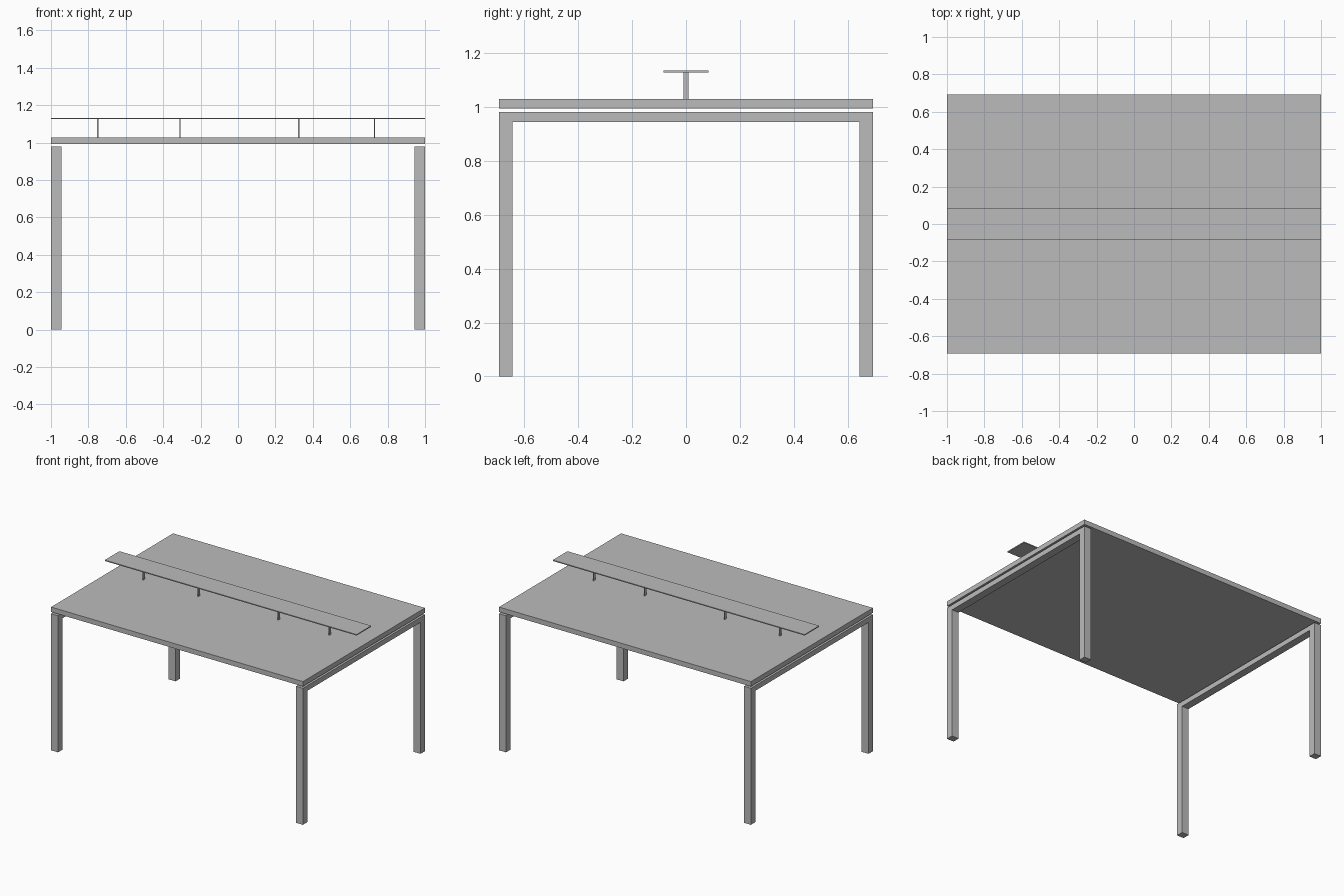
import bpy
import bmesh
from mathutils import Vector

cube = bpy.data.objects.get("Cube")
if cube:
    bpy.data.objects.remove(cube, do_unlink=True)

grey = bpy.data.materials.new("plain_grey")
grey.use_nodes = True
colour = (0.5, 0.5, 0.5, 1)
grey.diffuse_color = colour
grey.node_tree.nodes["Principled BSDF"].inputs["Base Color"].default_value = colour


def box(name, low, high):
    """Add a box between two opposite corners."""
    low, high = Vector(low), Vector(high)
    bm = bmesh.new()
    bmesh.ops.create_cube(bm, size=1)
    bmesh.ops.scale(bm, vec=high - low, verts=bm.verts)
    bmesh.ops.translate(bm, vec=(low + high) / 2, verts=bm.verts)
    mesh = bpy.data.meshes.new(name)
    bm.to_mesh(mesh)
    bm.free()
    mesh.materials.append(grey)
    obj = bpy.data.objects.new(name, mesh)
    bpy.context.collection.objects.link(obj)
    return obj


HALF_X, HALF_Y = 1.0, 0.692
LEG_X, LEG_Y = 0.055, 0.05
FRAME_TOP, BEAM_BOTTOM = 0.98, 0.943
TOP_LOW, TOP_HIGH = 0.993, 1.028
SHELF_LOW, SHELF_HIGH = 1.126, 1.133

# Table top, floating just above the frames
box("table_top", (-HALF_X, -HALF_Y, TOP_LOW), (HALF_X, HALF_Y, TOP_HIGH))

# End frames: two legs joined by a beam on each side
for side, sx in (("left", 1), ("right", -1)):
    x0, x1 = sorted((sx * HALF_X, sx * (HALF_X - LEG_X)))
    for end, sy in (("front", -1), ("back", 1)):
        y0, y1 = sorted((sy * HALF_Y, sy * (HALF_Y - LEG_Y)))
        box(f"{end}_{side}_leg", (x0, y0, 0), (x1, y1, FRAME_TOP))
    inner = HALF_Y - LEG_Y
    box(f"{side}_beam", (x0, -inner, BEAM_BOTTOM), (x1, inner, FRAME_TOP))

# Raised centre shelf on thin posts
box("shelf", (-HALF_X, -0.083, SHELF_LOW), (HALF_X, 0.083, SHELF_HIGH))
for i, x in enumerate((-0.75, -0.31, 0.325, 0.73)):
    box(f"shelf_post_{i + 1}", (x - 0.003, -0.01, TOP_HIGH), (x + 0.003, 0.01, SHELF_LOW))
